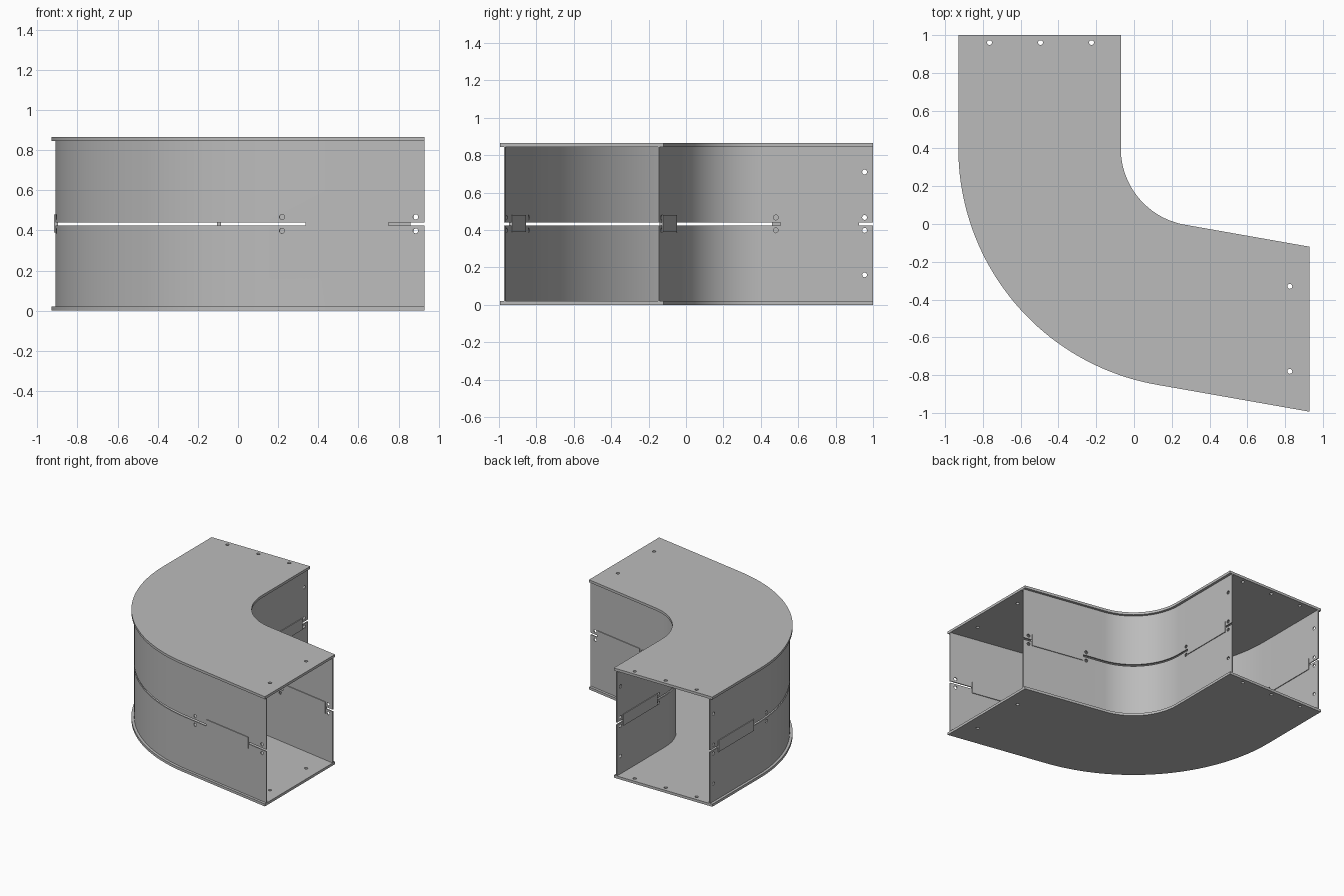
import bpy, bmesh
from math import radians, sin, cos, tan, pi
from mathutils import Matrix, Vector

cube = bpy.data.objects.get("Cube")
if cube:
    bpy.data.objects.remove(cube, do_unlink=True)

H, SHEET, WIDTH = 0.865, 0.02, 0.86      # duct height, lid thickness, lid width
R_IN, CX, CY = 0.41, 0.34, 0.4           # inner bend radius and bend centre
END_X, END_Y = 0.93, 1.0
TILT = radians(10)
SLIT_LOW, SLIT_HIGH = 0.425, 0.44

steel = bpy.data.materials.new("grey_steel")
steel.use_nodes = True
steel.diffuse_color = (0.5, 0.5, 0.5, 1)
steel.node_tree.nodes["Principled BSDF"].inputs["Base Color"].default_value = (0.5, 0.5, 0.5, 1)


def leg_y(d, x):
    """y of the slanted leg at x, for a line d outward from the inner edge."""
    r = R_IN + d
    return CY - r * cos(TILT) - (x - CX + r * sin(TILT)) * tan(TILT)


def path(d, steps=40):
    """Plan of the bend: straight leg, arc, slanted leg."""
    r = R_IN + d
    pts = [(CX - r, END_Y)]
    for i in range(steps + 1):
        a = pi + (pi / 2 - TILT) * i / steps
        pts.append((CX + r * cos(a), CY + r * sin(a)))
    return pts + [(END_X, leg_y(d, END_X))]


def finish(name, bm):
    bmesh.ops.recalc_face_normals(bm, faces=bm.faces)
    mesh = bpy.data.meshes.new(name)
    bm.to_mesh(mesh)
    bm.free()
    mesh.materials.append(steel)
    ob = bpy.data.objects.new(name, mesh)
    bpy.context.collection.objects.link(ob)
    return ob


def strip(name, near, far, z0, z1):
    """Solid band between two matching plan lines."""
    bm = bmesh.new()
    rows = [[bm.verts.new((p[0], p[1], z)) for p in line]
            for line, z in ((near, z0), (far, z0), (far, z1), (near, z1))]
    for j in range(4):
        a, b = rows[j], rows[(j + 1) % 4]
        for i in range(len(near) - 1):
            bm.faces.new((a[i], a[i + 1], b[i + 1], b[i]))
    for i in (0, -1):
        bm.faces.new([row[i] for row in rows])
    return finish(name, bm)


def drill(ob, holes):
    """Cut round holes given as (centre, axis)."""
    bm = bmesh.new()
    for centre, axis in holes:
        turn = Vector(axis).to_track_quat('Z', 'Y').to_matrix().to_4x4()
        bmesh.ops.create_cone(bm, cap_ends=True, segments=16, radius1=0.013, radius2=0.013,
                              depth=0.08, matrix=Matrix.Translation(centre) @ turn)
    cutter = finish("hole_cutter", bm)
    cutter.hide_render = True
    mod = ob.modifiers.new("holes", 'BOOLEAN')
    mod.operation, mod.solver, mod.object = 'DIFFERENCE', 'EXACT', cutter
    bpy.context.view_layer.update()
    dg = bpy.context.evaluated_depsgraph_get()
    ob_mesh = bpy.data.meshes.new_from_object(ob.evaluated_get(dg))
    ob.modifiers.clear()
    ob.data = ob_mesh
    bpy.data.objects.remove(cutter, do_unlink=True)


def smooth(ob):
    bpy.ops.object.select_all(action='DESELECT')
    ob.select_set(True)
    bpy.context.view_layer.objects.active = ob
    bpy.ops.object.shade_smooth_by_angle(angle=radians(25))


# Lid and floor sheets
for name, z in (("floor_sheet", 0), ("lid_sheet", H - SHEET)):
    ob = strip(name, path(0), path(WIDTH), z, z + SHEET)
    spots = [(x, 0.96) for x in (-0.765, -0.495, -0.225)] + [(0.825, y) for y in (-0.33, -0.78)]
    drill(ob, [((x, y, z + SHEET / 2), (0, 0, 1)) for x, y in spots])
    smooth(ob)

# Side walls, each split by a slit; values are wall offset, far hole y and far hole x
SLANT = (sin(TILT), cos(TILT), 0)
for side, d, far_y, far_x in (("inner", 0.02, 0.48, 0.41), ("outer", 0.832, 0.29, 0.22)):
    mid = d + 0.004
    for level, z0, z1, slit_z, edge_z in (("lower", SHEET, SLIT_LOW, 0.398, 0.16),
                                          ("upper", SLIT_HIGH, H - SHEET, 0.467, 0.71)):
        ob = strip(f"{side}_wall_{level}", path(d), path(d + 0.008), z0, z1)
        x_leg = CX - R_IN - mid
        holes = [((x_leg, y, z), (1, 0, 0))
                 for y, z in ((0.955, edge_z), (0.955, slit_z), (far_y, slit_z))]
        holes += [((x, leg_y(mid, x), slit_z), SLANT) for x in (0.885, far_x)]
        drill(ob, holes)
        smooth(ob)

# Joining plates bridging the slit on each leg
T = 0.01
for side, d, (y0, y1), (x0, x1) in (("inner", 0.024, (0.505, 0.925), (0.44, 0.86)),
                                    ("outer", 0.836, (0.46, 0.90), (0.335, 0.75))):
    x = CX - R_IN - d
    strip(f"{side}_straight_joining_plate", [(x - T, y0), (x - T, y1)],
          [(x + T, y0), (x + T, y1)], 0.39, 0.48)
    strip(f"{side}_slanted_joining_plate", [(v, leg_y(d - T, v)) for v in (x0, x1)],
          [(v, leg_y(d + T, v)) for v in (x0, x1)], 0.39, 0.48)
